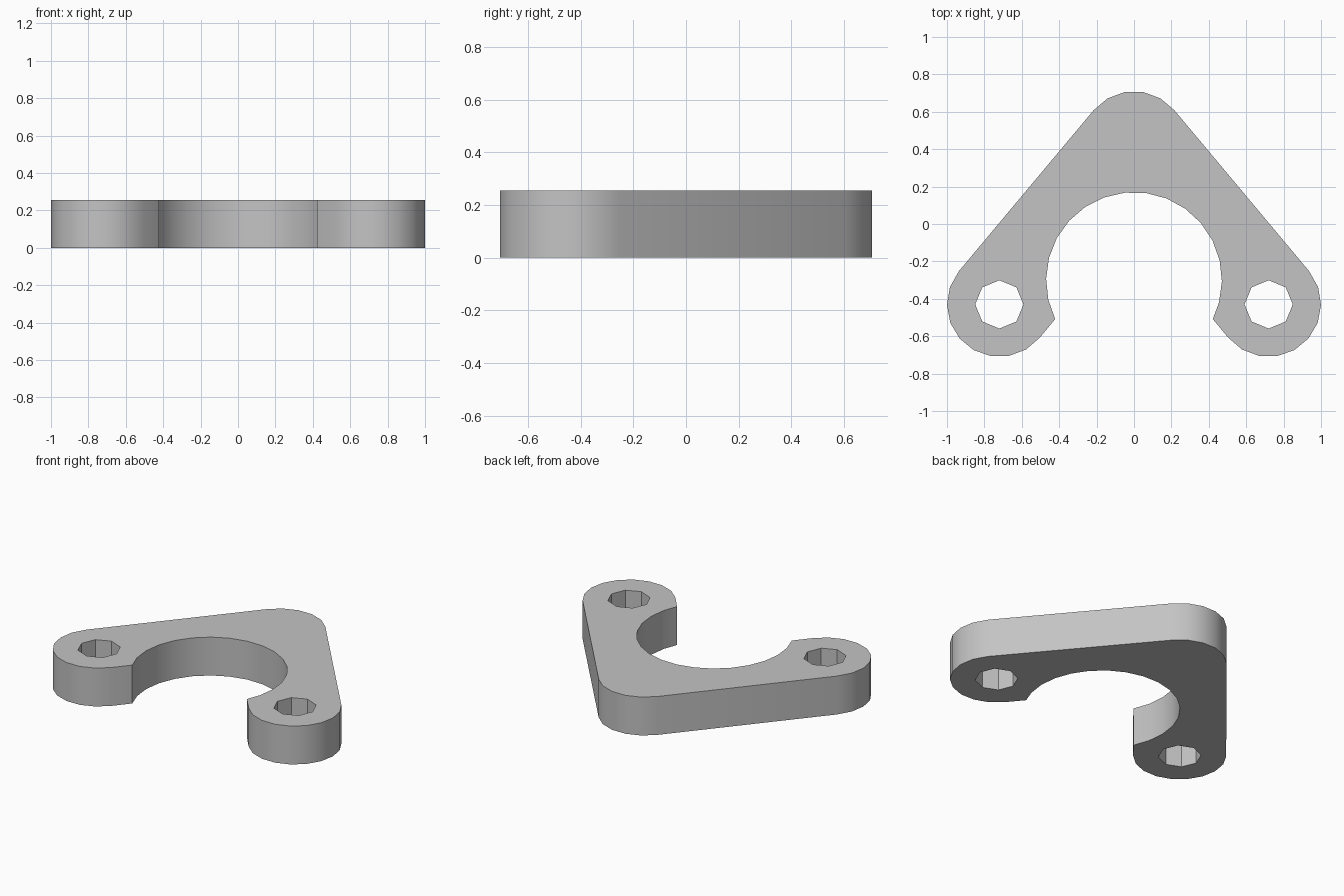
import bpy
import bmesh
from math import cos, sin, radians
from mathutils import Vector

cube = bpy.data.objects.get("Cube")
if cube:
    bpy.data.objects.remove(cube)

HEIGHT = 0.255
EAR = (0.72, -0.43)
APEX = (0, 0.43)
BORE = (0, -0.3)
CORNER_R, BORE_R, BOLT_R = 0.28, 0.47, 0.129
SLOPE = 39.4      # direction the slanted sides face, in degrees
LIP = 26.3        # angle below horizontal where the bore opens


def arc(center, radius, start, end, steps):
    """Points along an arc, both ends included."""
    points = []
    for i in range(steps + 1):
        a = radians(start + (end - start) * i / steps)
        points.append((center[0] + radius * cos(a), center[1] + radius * sin(a)))
    return points


def mirrored(points):
    return [(-x, y) for x, y in reversed(points)]


# Outline: apex, left ear, bore, right ear
left_ear = arc(EAR, CORNER_R, SLOPE, SLOPE - 180, 9)
apex = arc(APEX, CORNER_R, 180 - SLOPE, SLOPE, 5)
bore = (arc(BORE, BORE_R, -LIP, -LIP, 1)[:1]
        + arc(BORE, BORE_R, -14.8, 192.9, 15)
        + arc(BORE, BORE_R, 180 + LIP, 180 + LIP, 1)[:1])
outline = apex + left_ear + bore + mirrored(left_ear)

# Octagonal bolt holes through both ears
hole = arc(EAR, BOLT_R, 0, 315, 7)

bm = bmesh.new()
edges = []
for loop in (outline, hole, mirrored(hole)):
    verts = [bm.verts.new((x, y, 0)) for x, y in loop]
    for i, v in enumerate(verts):
        edges.append(bm.edges.new((v, verts[(i + 1) % len(verts)])))

# Fill the plate and give it thickness
bmesh.ops.triangle_fill(bm, edges=edges, use_beauty=True, normal=Vector((0, 0, 1)))
result = bmesh.ops.extrude_face_region(bm, geom=bm.faces[:])
top = [g for g in result["geom"] if isinstance(g, bmesh.types.BMVert)]
bmesh.ops.translate(bm, verts=top, vec=(0, 0, HEIGHT))
bmesh.ops.recalc_face_normals(bm, faces=bm.faces[:])

mesh = bpy.data.meshes.new("bracket_plate")
bm.to_mesh(mesh)
bm.free()
plate = bpy.data.objects.new("bracket_plate", mesh)
bpy.context.scene.collection.objects.link(plate)

# Plain grey finish
grey = bpy.data.materials.new("light grey")
grey.use_nodes = True
grey.diffuse_color = (0.55, 0.55, 0.55, 1)
grey.node_tree.nodes["Principled BSDF"].inputs["Base Color"].default_value = grey.diffuse_color
mesh.materials.append(grey)

# Smooth round walls, keep rims and hole corners sharp
bpy.ops.object.select_all(action="DESELECT")
plate.select_set(True)
bpy.context.view_layer.objects.active = plate
bpy.ops.object.shade_smooth_by_angle(angle=radians(30))
